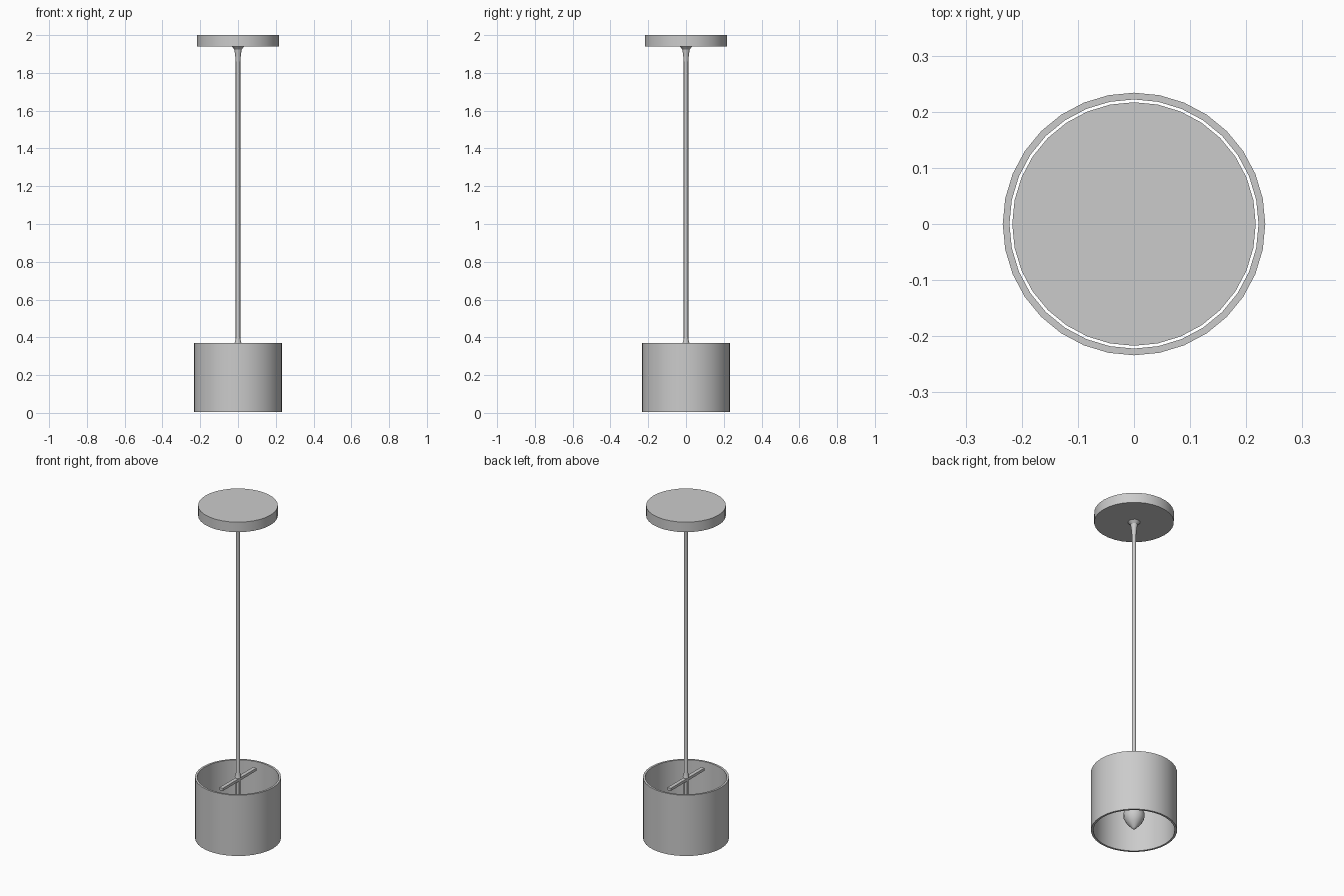
import bpy, bmesh
from math import cos, sin, tau, radians

if "Cube" in bpy.data.objects:
    bpy.data.objects.remove(bpy.data.objects["Cube"])


def lathe(name, profile, sides=32, closed=False):
    """Spin a (radius, z) profile around the z axis; radius 0 makes a pole."""
    bm = bmesh.new()
    rings = []
    for r, z in profile:
        if r == 0:
            rings.append([bm.verts.new((0, 0, z))] * sides)
        else:
            rings.append([bm.verts.new((r * cos(tau * i / sides), r * sin(tau * i / sides), z))
                          for i in range(sides)])
    pairs = list(zip(rings, rings[1:]))
    if closed:
        pairs.append((rings[-1], rings[0]))
    for a, b in pairs:
        for i in range(sides):
            j = (i + 1) % sides
            bm.faces.new(list(dict.fromkeys((a[i], a[j], b[j], b[i]))))
    bmesh.ops.recalc_face_normals(bm, faces=bm.faces)
    me = bpy.data.meshes.new(name)
    bm.to_mesh(me)
    bm.free()
    ob = bpy.data.objects.new(name, me)
    bpy.context.collection.objects.link(ob)
    me.shade_smooth()
    bpy.context.view_layer.objects.active = ob
    bpy.ops.object.select_all(action='DESELECT')
    ob.select_set(True)
    bpy.ops.object.shade_smooth_by_angle(angle=radians(30))
    return ob


# ceiling canopy: flat disc
lathe("ceiling_canopy", [(0, 1.94), (0.217, 1.94), (0.217, 2.0), (0, 2.0)])

# hanging rod with a flared collar under the canopy and a small one at the shade
lathe("hanging_rod", [(0, 0.22), (0.013, 0.22), (0.013, 0.37), (0.018, 0.37), (0.012, 0.395),
                      (0.012, 1.86), (0.016, 1.90), (0.02, 1.925), (0.034, 1.94), (0, 1.94)], 12)

# drum shade: open tube with wall thickness
lathe("drum_shade", [(0.234, 0.005), (0.234, 0.37), (0.222, 0.37), (0.222, 0.005)], 32, closed=True)

# bar across the shade carrying the rod
bpy.ops.mesh.primitive_cube_add(size=1, location=(0, 0, 0.358))
bar = bpy.context.object
bar.name = "shade_support_bar"
bar.scale = (0.022, 0.32, 0.016)

# lamp socket and bulb inside the shade
lathe("lamp_socket", [(0, 0.17), (0.026, 0.17), (0.026, 0.24), (0, 0.24)], 16)
lathe("bulb", [(0, 0.01), (0.012, 0.02), (0.04, 0.05), (0.056, 0.08), (0.058, 0.11),
               (0.045, 0.14), (0.026, 0.17), (0, 0.17)], 16)
